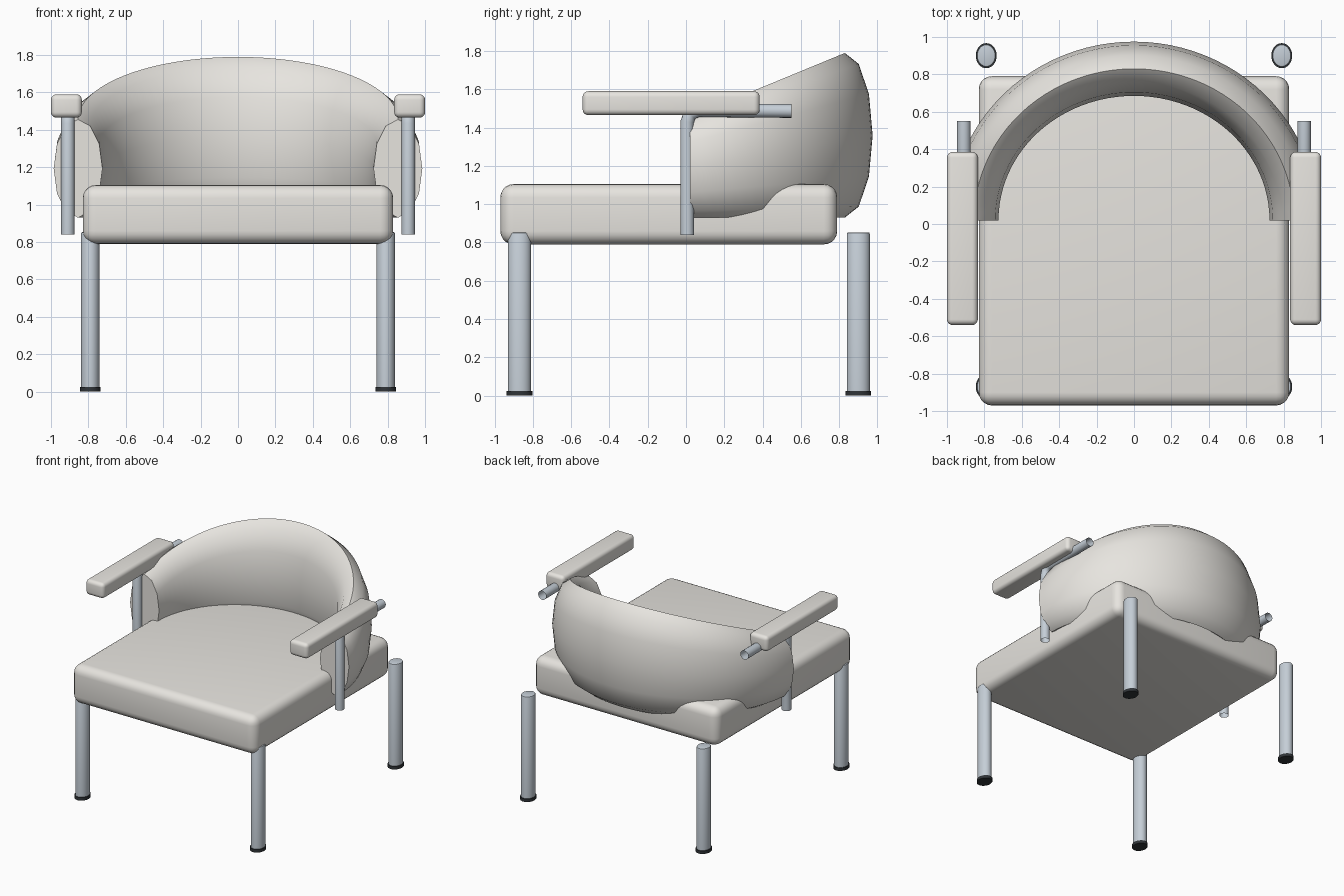
import bpy, bmesh, math

if "Cube" in bpy.data.objects:
    bpy.data.objects.remove(bpy.data.objects["Cube"])

def material(name, color):
    m = bpy.data.materials.new(name)
    m.diffuse_color = (*color, 1)
    m.use_nodes = True
    m.node_tree.nodes["Principled BSDF"].inputs["Base Color"].default_value = m.diffuse_color
    return m

metal = material("metal", (0.56, 0.62, 0.68))
rubber = material("rubber", (0.03, 0.035, 0.04))
fabric = material("fabric", (0.80, 0.78, 0.74))

def finish(bm, name, mat, angle=40):
    bmesh.ops.recalc_face_normals(bm, faces=bm.faces)
    me = bpy.data.meshes.new(name)
    bm.to_mesh(me)
    bm.free()
    ob = bpy.data.objects.new(name, me)
    bpy.context.collection.objects.link(ob)
    me.materials.append(mat)
    bpy.ops.object.select_all(action='DESELECT')
    ob.select_set(True)
    bpy.context.view_layer.objects.active = ob
    bpy.ops.object.shade_smooth_by_angle(angle=math.radians(angle))
    return ob

def rounded_box(name, lo, hi, r, mat):
    bm = bmesh.new()
    bmesh.ops.create_cube(bm, size=1)
    for v in bm.verts:
        v.co = [(a + b) / 2 + c * (b - a) for a, b, c in zip(lo, hi, v.co)]
    bmesh.ops.bevel(bm, geom=bm.edges[:], offset=r, segments=5, profile=0.5, affect='EDGES')
    return finish(bm, name, mat)

def oval_post(name, x, y, z0, z1, rx, ry, bevel, mat):
    bm = bmesh.new()
    bmesh.ops.create_cone(bm, cap_ends=True, segments=32, radius1=1, radius2=1, depth=1)
    for v in bm.verts:
        v.co = (x + v.co.x * rx, y + v.co.y * ry, z0 + (v.co.z + 0.5) * (z1 - z0))
    if bevel:
        rim = [e for e in bm.edges if all(v.co.z > z1 - 1e-4 for v in e.verts)]
        bmesh.ops.bevel(bm, geom=rim, offset=bevel, segments=2, profile=0.5, affect='EDGES')
    return finish(bm, name, mat)

# Seat cushion
rounded_box("seat", (-0.83, -0.97, 0.79), (0.83, 0.79, 1.105), 0.07, fabric)

# Curved backrest: oval section swept round a half ring, top edge on a slanted plane
bm = bmesh.new()
STEPS, SIDES, Y0 = 48, 12, 0.02
rings = []
for i in range(STEPS + 1):
    a = math.pi * i / STEPS
    ridge_y = Y0 + 0.81 * math.sin(a)
    top, bottom = 1.447 + 0.413 * ridge_y, 0.93
    ring = []
    for j in range(SIDES):
        t = 2 * math.pi * j / SIDES
        w = 0.145 * math.sin(t)
        ring.append(bm.verts.new(((0.855 + 0.9 * w) * math.cos(a),
                                  Y0 + (0.81 + w) * math.sin(a),
                                  (top + bottom) / 2 + (top - bottom) / 2 * math.cos(t))))
    rings.append(ring)
for r0, r1 in zip(rings, rings[1:]):
    for j in range(SIDES):
        k = (j + 1) % SIDES
        bm.faces.new((r0[j], r0[k], r1[k], r1[j]))
bm.faces.new(rings[0])
bm.faces.new(rings[-1])
finish(bm, "backrest", fabric, 50)

for side, s in (("left", -1), ("right", 1)):
    # Legs and rubber feet
    for end, y in (("front", -0.87), ("back", 0.90)):
        oval_post(f"{end}_{side}_leg", s * 0.79, y, 0.02, 0.853, 0.05, 0.06, 0.008, metal)
        oval_post(f"{end}_{side}_foot", s * 0.79, y, 0.0, 0.025, 0.056, 0.067, 0, rubber)

    # Arm pad
    x0, x1 = sorted((s * 0.835, s * 1.0))
    rounded_box(f"{side}_armrest", (x0, -0.54, 1.465), (x1, 0.385, 1.59), 0.03, fabric)

    # Bent open tube carrying the arm pad
    cu = bpy.data.curves.new(f"{side}_arm_tube", 'CURVE')
    cu.dimensions = '3D'
    cu.bevel_depth = 0.036
    cu.bevel_resolution = 6
    path = [(0.007, 0.84), (0.007, 1.43), (0.02, 1.47), (0.06, 1.49), (0.55, 1.487)]
    sp = cu.splines.new('POLY')
    sp.points.add(len(path) - 1)
    for p, (y, z) in zip(sp.points, path):
        p.co = (s * 0.91, y, z, 1)
    cu.materials.append(metal)
    bpy.context.collection.objects.link(bpy.data.objects.new(f"{side}_arm_tube", cu))
